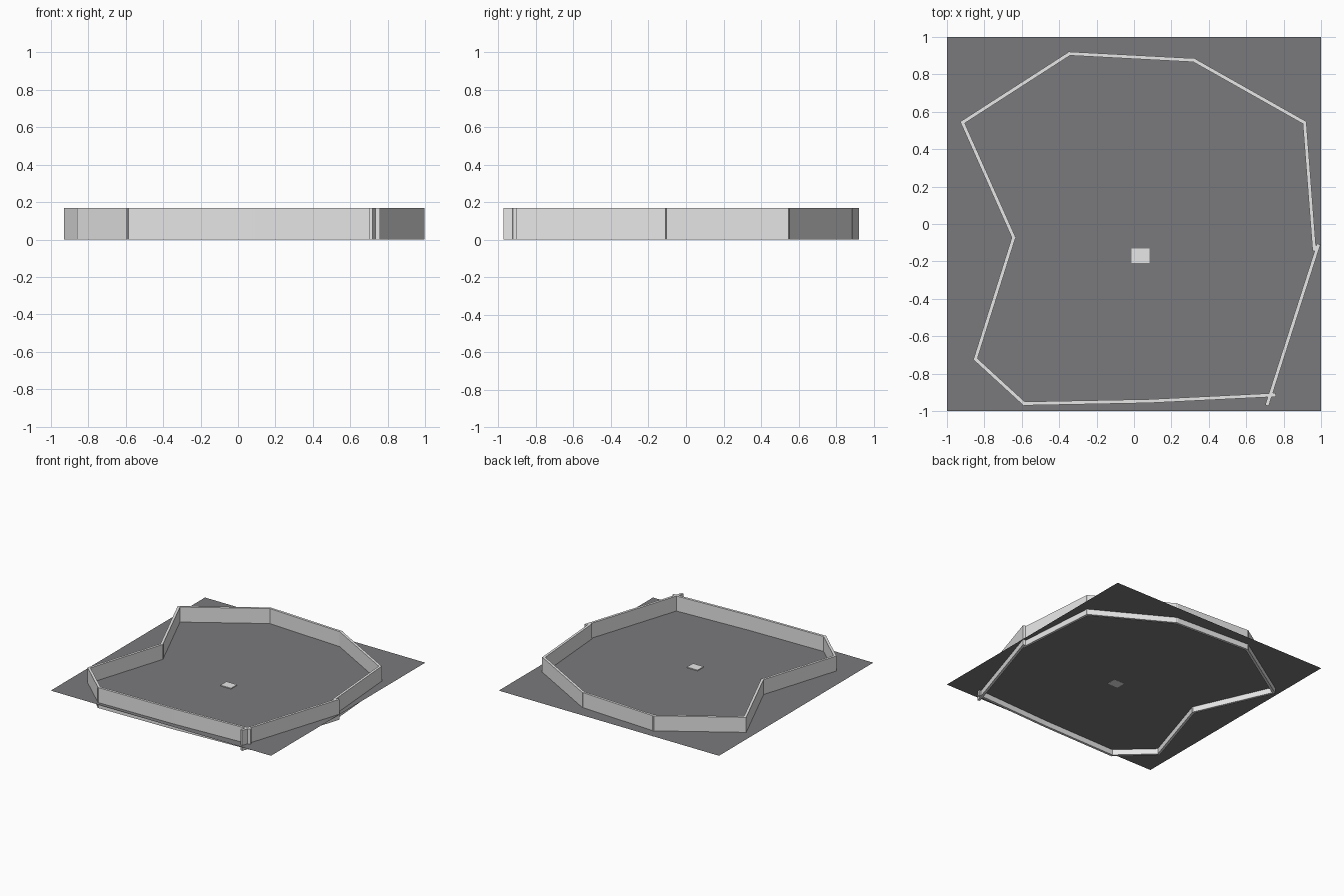
import bpy
import math
from mathutils import Vector

if "Cube" in bpy.data.objects:
    bpy.data.objects.remove(bpy.data.objects["Cube"])


def material(name, rgb):
    m = bpy.data.materials.new(name)
    m.diffuse_color = (*rgb, 1)
    m.use_nodes = True
    m.node_tree.nodes["Principled BSDF"].inputs["Base Color"].default_value = m.diffuse_color
    return m


LIGHT = material("light_grey", (0.8, 0.8, 0.8))
DARK = material("dark_grey", (0.195, 0.195, 0.205))


def box(name, center, size, mat, angle=0):
    bpy.ops.mesh.primitive_cube_add(size=1, location=center, rotation=(0, 0, angle))
    ob = bpy.context.object
    ob.name = name
    ob.scale = size
    ob.data.materials.append(mat)
    return ob


# Floor sheet, cutting through the walls a little above their feet
FLOOR_Z = 0.045
bpy.ops.mesh.primitive_plane_add(size=2, location=(0, 0, FLOOR_Z))
floor = bpy.context.object
floor.name = "floor"
floor.data.materials.append(DARK)

# Small plate near the middle
box("centre_plate", (0.035, -0.17, FLOOR_Z + 0.003), (0.096, 0.078, 0.008), LIGHT)

# Boundary walls: straight boards between corner points
WALL_H, WALL_T, OVERLAP = 0.168, 0.02, 0.008
runs = [
    [(0.75, -0.914), (0.08, -0.947), (-0.588, -0.96), (-0.848, -0.722),
     (-0.643, -0.072), (-0.917, 0.543), (-0.345, 0.911), (0.32, 0.876),
     (0.912, 0.542), (0.964, -0.135)],
    [(0.985, -0.115), (0.713, -0.963)],      # front right board, crossing its neighbours
]
count = 0
for run in runs:
    for p, q in zip(run, run[1:]):
        a, b = Vector(p), Vector(q)
        d, mid = b - a, (a + b) / 2
        count += 1
        box(f"wall_{count}", (mid.x, mid.y, WALL_H / 2),
            (d.length + 2 * OVERLAP, WALL_T, WALL_H), LIGHT, math.atan2(d.y, d.x))
